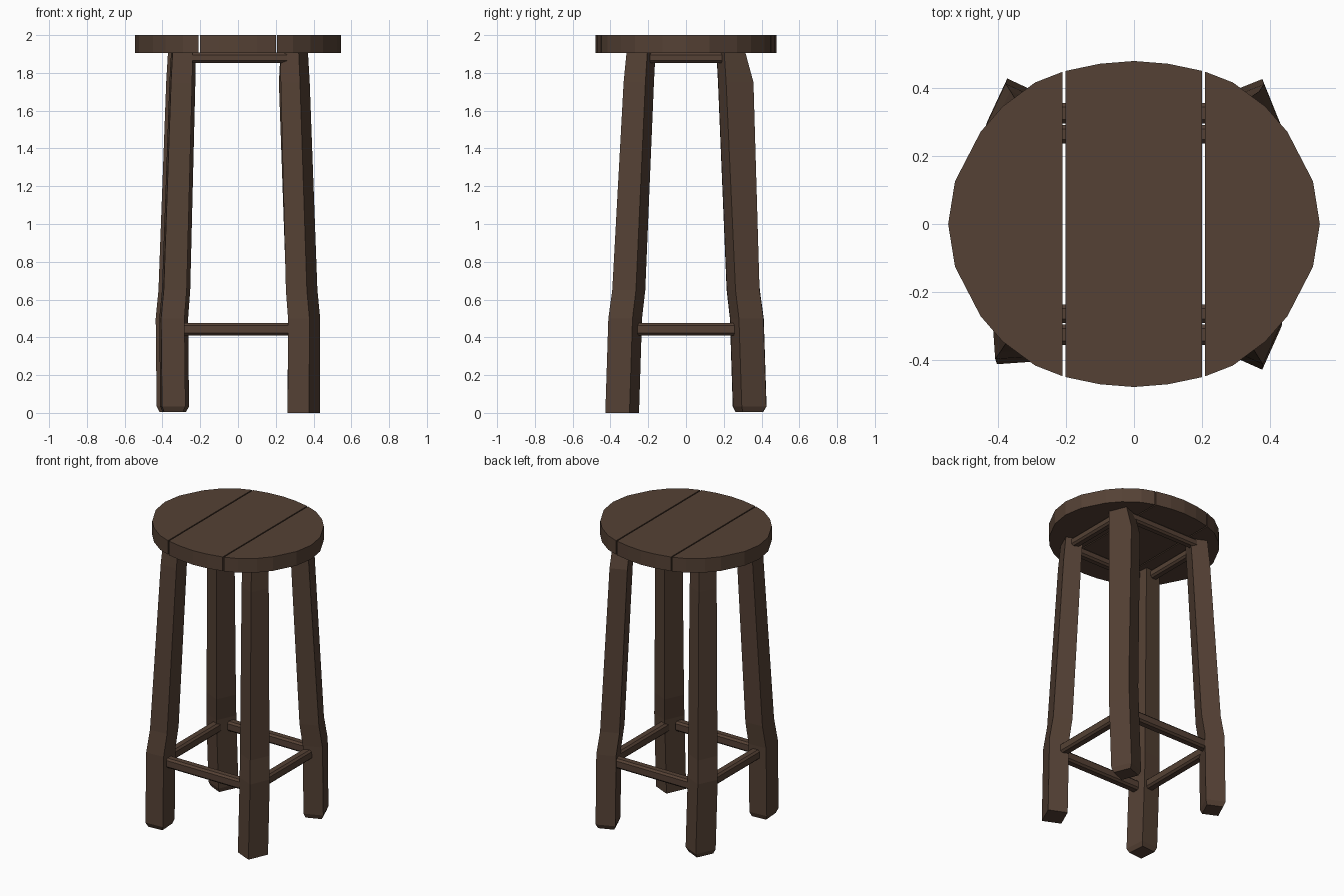
import bpy, bmesh, math
from mathutils import Vector, Matrix

if "Cube" in bpy.data.objects:
    bpy.data.objects.remove(bpy.data.objects["Cube"])

wood = bpy.data.materials.new("dark brown wood")
wood.diffuse_color = (0.09, 0.053, 0.035, 1)
wood.use_nodes = True
wood.node_tree.nodes["Principled BSDF"].inputs["Base Color"].default_value = wood.diffuse_color


def finish(bm, name):
    bmesh.ops.recalc_face_normals(bm, faces=bm.faces)
    me = bpy.data.meshes.new(name)
    bm.to_mesh(me)
    bm.free()
    me.materials.append(wood)
    ob = bpy.data.objects.new(name, me)
    bpy.context.collection.objects.link(ob)
    return ob


def loft(rings, name):
    bm = bmesh.new()
    loops = [[bm.verts.new(p) for p in r] for r in rings]
    n = len(loops[0])
    for a, b in zip(loops, loops[1:]):
        for i in range(n):
            j = (i + 1) % n
            bm.faces.new((a[i], a[j], b[j], b[i]))
    bm.faces.new(loops[0])
    bm.faces.new(loops[-1])
    return finish(bm, name)


# Seat: faceted oval split into three planks
half = [(0.1, .47), (.205, .448), (.29, .415), (.385, .345), (.45, .27), (.525, .125)]
quarter = [(0, .478)] + half + [(.545, 0)]
outline = quarter + [(x, -y) for x, y in reversed(half)] + [(0, -.478)]
outline += [(-x, -y) for x, y in half] + [(-.545, 0)] + [(-x, y) for x, y in reversed(half)]


def plank(x0, x1, name):
    bm = bmesh.new()
    f = bm.faces.new([bm.verts.new((x, y, 1.905)) for x, y in outline])
    for x, side in ((x0, -1), (x1, 1)):
        bmesh.ops.bisect_plane(bm, geom=bm.verts[:] + bm.edges[:] + bm.faces[:],
                               plane_co=(x, 0, 0), plane_no=(side, 0, 0), clear_outer=True)
    r = bmesh.ops.extrude_face_region(bm, geom=bm.faces[:])
    bmesh.ops.translate(bm, vec=(0, 0, .095),
                        verts=[g for g in r["geom"] if isinstance(g, bmesh.types.BMVert)])
    finish(bm, name)


plank(-.6, -.209, "seat_plank_left")
plank(-.2015, .2, "seat_plank_middle")
plank(.2075, .6, "seat_plank_right")

# Legs: height, centre x, centre y, scale
path = [(.5, .35, .322, 1), (.65, .337, .303, .98), (1.75, .303, .25, .9), (1.91, .297, .238, .86)]


def leg(sx, sy, angle, name, rounded=True, bump=0.0):
    foot = [(0.005, .345, .335, .82), (.035, .345, .337, 1)] if rounded else [(0, .348, .338, 1)]
    a = math.radians(angle)
    rings = []
    for z, cx, cy, s in foot + path:
        ring = []
        for u, v in ((-.062, -.07), (.062, -.07), (.062, .07), (-.062, .07)):
            u, v = u * s, v * s
            # outer corner pushed out near the top of the crooked leg
            if z == 1.75 and v > 0:
                v += bump
            # outward-facing side runs along v, turned about z
            x = cx + u * math.cos(a) + v * math.sin(a) * -1
            y = cy - u * math.sin(a) * -1 + v * math.cos(a)
            ring.append((sx * x, sy * y, z))
        rings.append(ring)
    loft(rings, name)


leg(1, -1, 24, "front_right_leg", rounded=False)
leg(-1, -1, 4, "front_left_leg")
leg(1, 1, 22, "back_right_leg", bump=.03)
leg(-1, 1, 25, "back_left_leg")


# Rails: chamfered bars between the legs
def rail(centre, size, name):
    bm = bmesh.new()
    bmesh.ops.create_cube(bm, size=1, matrix=Matrix.Translation(centre) @ Matrix.Diagonal((*size, 1)))
    long_axis = 0 if size[0] > size[1] else 1
    edges = [e for e in bm.edges
             if abs(e.verts[0].co[long_axis] - e.verts[1].co[long_axis]) > .1]
    bmesh.ops.bevel(bm, geom=edges, offset=.012, segments=1, affect='EDGES')
    finish(bm, name)


for s, fb, lr in ((-1, "front", "left"), (1, "back", "right")):
    rail(Vector((0, s * .325, .443)), (.57, .06, .065), fb + "_lower_rail")
    rail(Vector((s * .34, 0, .443)), (.06, .56, .065), lr + "_lower_rail")
    rail(Vector((0, s * .263, 1.88)), (.52, .055, .055), fb + "_upper_rail")
    rail(Vector((s * .31, 0, 1.88)), (.055, .42, .055), lr + "_upper_rail")
